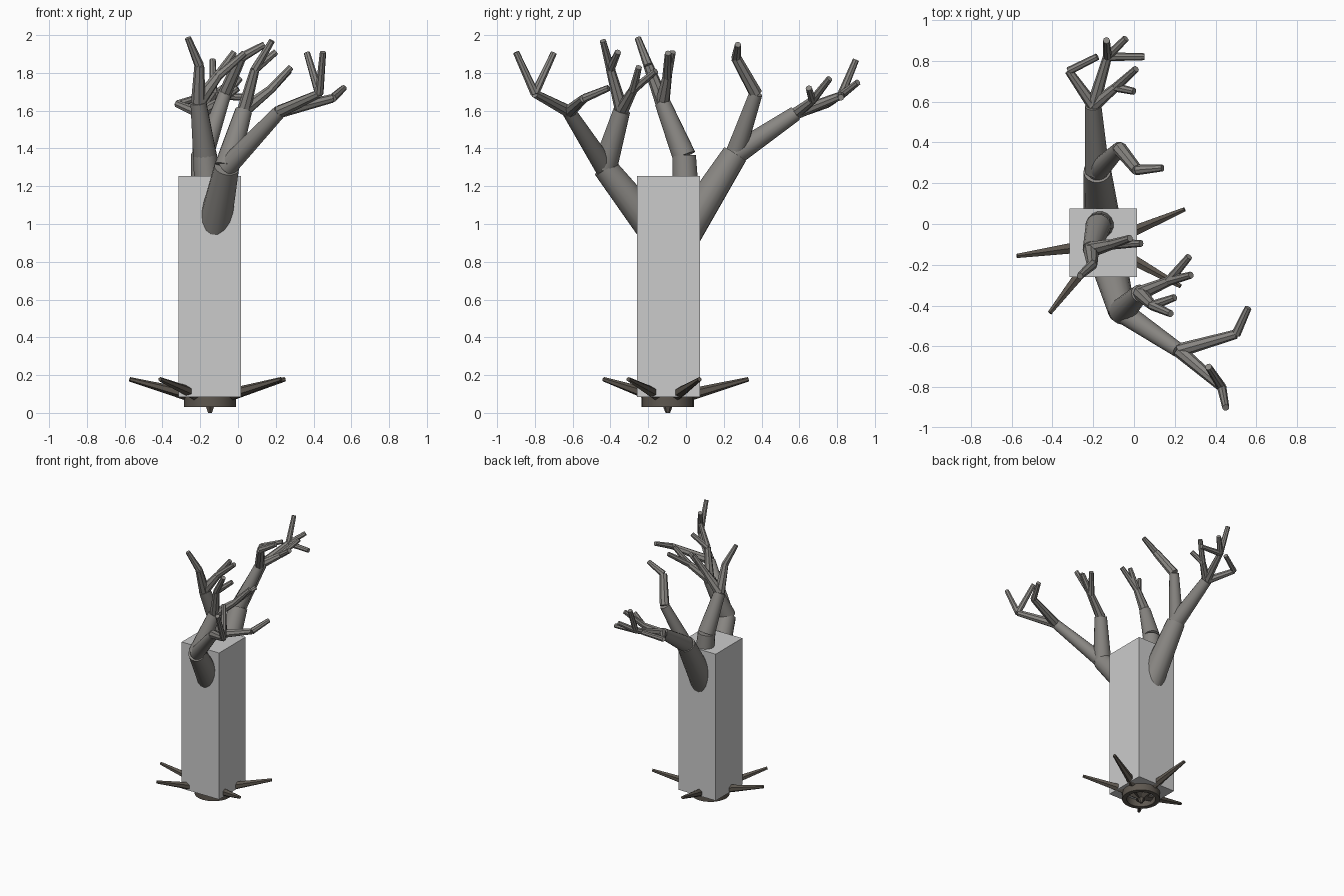
import bpy, bmesh, math
from mathutils import Vector, Matrix

if "Cube" in bpy.data.objects:
    bpy.data.objects.remove(bpy.data.objects["Cube"])


def material(name, rgb):
    m = bpy.data.materials.new(name)
    m.diffuse_color = (*rgb, 1)
    m.use_nodes = True
    m.node_tree.nodes["Principled BSDF"].inputs["Base Color"].default_value = m.diffuse_color
    return m


TRUNK = material("pale grey", (0.6, 0.6, 0.6))
BARK = material("grey bark", (0.25, 0.24, 0.225))
ROOT = material("dark brown root", (0.11, 0.095, 0.078))


def finish(name, bm, mat, smooth=True):
    me = bpy.data.meshes.new(name)
    bm.to_mesh(me)
    bm.free()
    me.materials.append(mat)
    ob = bpy.data.objects.new(name, me)
    bpy.context.collection.objects.link(ob)
    if smooth:
        bpy.ops.object.select_all(action='DESELECT')
        ob.select_set(True)
        bpy.context.view_layer.objects.active = ob
        bpy.ops.object.shade_smooth_by_angle(angle=math.radians(35))
    return ob


def limb(bm, a, b, r1, r2, sides):
    """Tapered cylinder from a to b."""
    a, b = Vector(a), Vector(b)
    d = b - a
    rot = d.to_track_quat('Z', 'Y').to_matrix().to_4x4()
    bmesh.ops.create_cone(bm, cap_ends=True, segments=sides, radius1=r1, radius2=r2,
                          depth=d.length, matrix=Matrix.Translation((a + b) / 2) @ rot)


def grow(bm, start, r, tree):
    """tree: list of (end point, end radius, children)."""
    for end, r2, kids in tree:
        limb(bm, start, end, min(r, r2 * 1.5), r2, 16 if r2 > 0.028 else 8)
        grow(bm, end, r2, kids)


def tip(*p):
    return (p, 0.017, [])


# trunk block
bm = bmesh.new()
bmesh.ops.create_cube(bm, size=1, matrix=Matrix.Translation((-0.15, -0.0925, 0.67))
                      @ Matrix.Diagonal((0.33, 0.335, 1.17, 1)))
finish("trunk", bm, TRUNK, smooth=False)

# front limb with two boughs
front = [((-0.06, -0.43, 1.3), 0.066, [
    ((0.22, -0.62, 1.595), 0.036, [
        ((0.43, -0.80, 1.69), 0.023, [tip(0.45, -0.90, 1.91), tip(0.365, -0.70, 1.905)]),
        ((0.50, -0.54, 1.665), 0.023, [tip(0.56, -0.41, 1.72)]),
    ]),
    ((0.03, -0.34, 1.6), 0.045, [
        ((0.09, -0.40, 1.82), 0.024, [tip(0.18, -0.44, 1.97), tip(0.20, -0.36, 1.91)]),
        ((0.17, -0.28, 1.71), 0.024, [tip(0.27, -0.16, 1.81), tip(0.28, -0.25, 1.83)]),
    ]),
])]

# back limb with two boughs
back = [((-0.18, 0.26, 1.37), 0.068, [
    ((-0.2, 0.58, 1.585), 0.04, [
        ((-0.32, 0.75, 1.635), 0.02, [tip(-0.18, 0.82, 1.68)]),
        ((-0.13, 0.82, 1.68), 0.022, [tip(-0.135, 0.90, 1.87), tip(-0.04, 0.91, 1.75),
                                      tip(0.05, 0.82, 1.67)]),
        ((-0.09, 0.67, 1.655), 0.022, [tip(0.0, 0.65, 1.72), tip(0.01, 0.76, 1.77)]),
    ]),
    ((-0.07, 0.37, 1.69), 0.035, [
        ((0.015, 0.265, 1.88), 0.028, [tip(0.14, 0.275, 1.95)]),
    ]),
])]

# upright limb out of the trunk top
upper = [((-0.175, -0.01, 1.36), 0.064, [
    ((-0.21, -0.125, 1.645), 0.042, [
        ((-0.205, -0.20, 1.84), 0.026, [tip(-0.265, -0.255, 1.985)]),
        ((-0.11, -0.10, 1.78), 0.026, [tip(0.035, -0.095, 1.905), tip(-0.02, -0.07, 1.91)]),
    ]),
])]

for name, start, r, tree in (("front_branch", (-0.15, -0.09, 0.87), 0.098, front),
                             ("back_branch", (-0.15, -0.06, 0.87), 0.098, back),
                             ("top_branch", (-0.16, 0.0, 1.15), 0.07, upper)):
    bm = bmesh.new()
    grow(bm, start, r, tree)
    finish(name, bm, BARK)

# root collar: open ring under the trunk
CX, CY = -0.148, -0.0965
bm = bmesh.new()
N = 24
profile = [(0.138, 0.03), (0.138, 0.085), (0.105, 0.085), (0.105, 0.03)]
rings = [[bm.verts.new((CX + r * math.cos(2 * math.pi * i / N),
                        CY + r * math.sin(2 * math.pi * i / N), z)) for r, z in profile]
         for i in range(N)]
for i in range(N):
    p, q = rings[i], rings[(i + 1) % N]
    for k in range(4):
        bm.faces.new((p[k], q[k], q[(k + 1) % 4], p[(k + 1) % 4]))
bmesh.ops.recalc_face_normals(bm, faces=bm.faces)
finish("root_collar", bm, ROOT)

# spreading roots and the tap root
bm = bmesh.new()
for deg in (23, 97, 188, 232, 331):
    c, s = math.cos(math.radians(deg)), math.sin(math.radians(deg))
    limb(bm, (CX, CY, 0.065), (CX + 0.43 * c, CY + 0.43 * s, 0.178), 0.04, 0.012, 6)
limb(bm, (CX, CY, 0.085), (CX, CY, 0.0), 0.045, 0.012, 6)
finish("roots", bm, ROOT)
